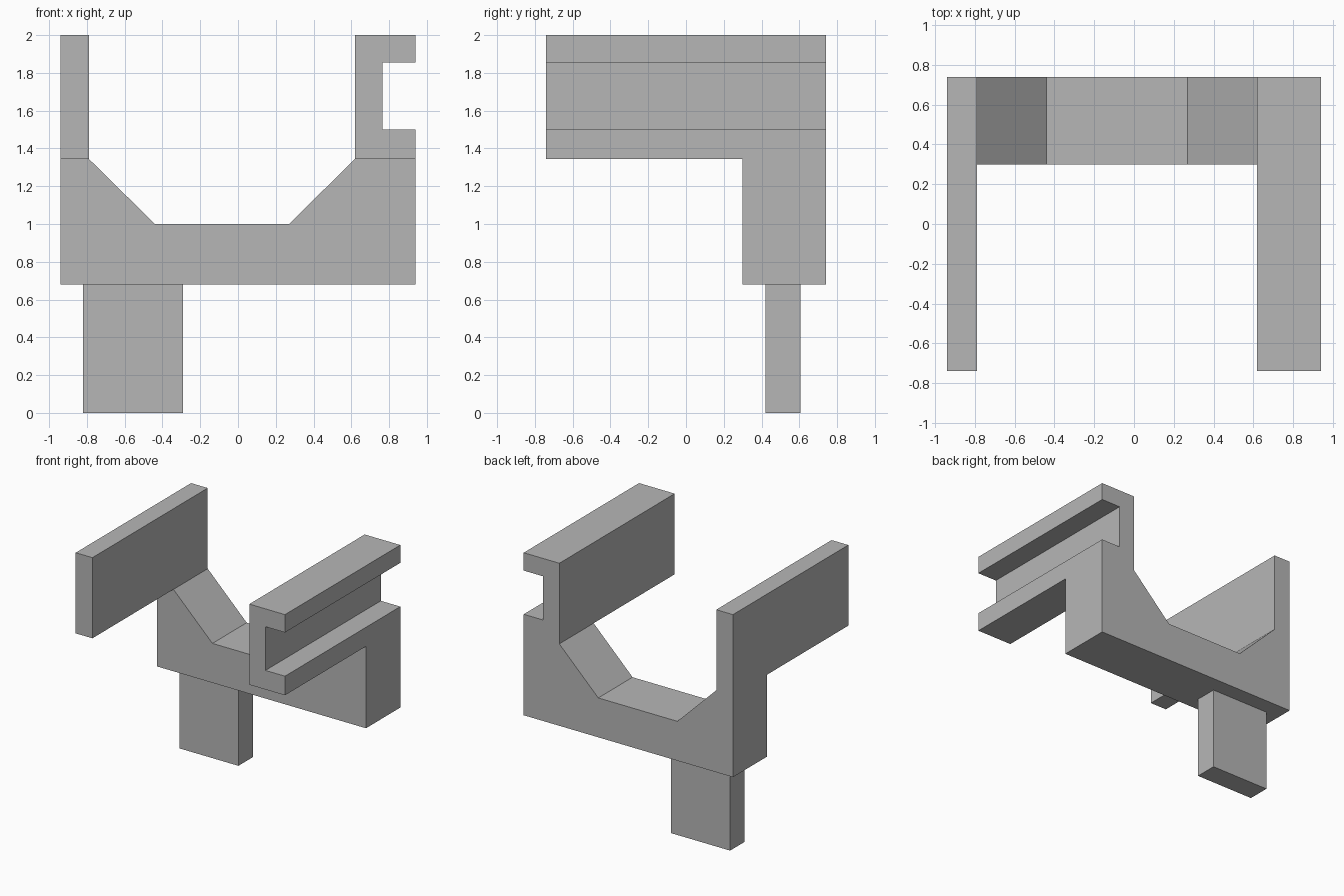
import bpy
import bmesh

cube = bpy.data.objects.get("Cube")
if cube:
    bpy.data.objects.remove(cube, do_unlink=True)

grey = bpy.data.materials.new("plain grey")
grey.use_nodes = True
grey.diffuse_color = (0.47, 0.47, 0.47, 1)
bsdf = next(n for n in grey.node_tree.nodes if n.type == 'BSDF_PRINCIPLED')
bsdf.inputs["Base Color"].default_value = grey.diffuse_color


def extrude(name, profile, y0, y1):
    """Solid made by sweeping an (x, z) outline from y0 to y1."""
    bm = bmesh.new()
    face = bm.faces.new([bm.verts.new((x, y0, z)) for x, z in profile])
    swept = bmesh.ops.extrude_face_region(bm, geom=[face])["geom"]
    for v in swept:
        if isinstance(v, bmesh.types.BMVert):
            v.co.y = y1
    bmesh.ops.recalc_face_normals(bm, faces=bm.faces)
    mesh = bpy.data.meshes.new(name)
    bm.to_mesh(mesh)
    bm.free()
    mesh.materials.append(grey)
    obj = bpy.data.objects.new(name, mesh)
    bpy.context.collection.objects.link(obj)
    return obj


def rect(x0, x1, z0, z1):
    return [(x0, z0), (x1, z0), (x1, z1), (x0, z1)]


# Key dimensions
side, depth, back = 0.94, 0.74, 0.30
base, floor, rail, top = 0.68, 1.0, 1.345, 2.0

# Cradle: cross-section with plain right rail and channelled left rail
outline = [
    (-side, base), (side, base),
    (side, 1.5), (0.765, 1.5), (0.765, 1.855), (side, 1.855),
    (side, top), (0.62, top), (0.62, rail),
    (0.27, floor), (-0.44, floor),
    (-0.79, rail), (-0.79, top), (-side, top),
]
cradle = extrude("cradle", outline, -depth, depth)

# Clear everything under the rails in front of the back wall
cutter = extrude("cutter", rect(-1.2, 1.2, 0.4, rail), -1, back)
cutter.hide_render = True
cut = cradle.modifiers.new("undercut", 'BOOLEAN')
cut.operation = 'DIFFERENCE'
cut.solver = 'EXACT'
cut.object = cutter
bpy.context.view_layer.objects.active = cradle
bpy.ops.object.modifier_apply(modifier=cut.name)
bpy.data.objects.remove(cutter, do_unlink=True)

# Mounting leg
extrude("leg", rect(-0.82, -0.29, 0, base), 0.42, 0.605)
